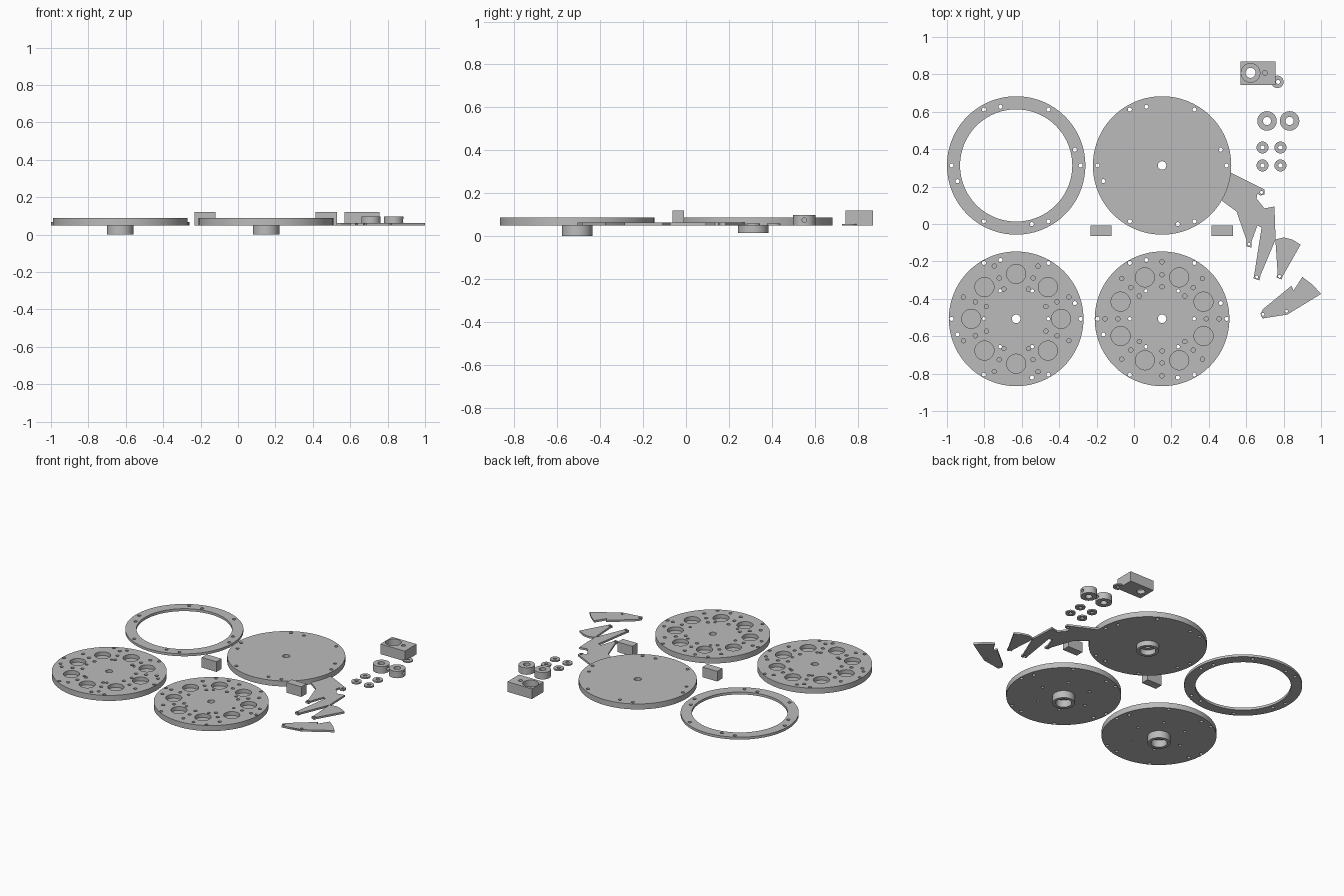
import bpy, bmesh
from math import cos, sin, pi, radians, hypot
from mathutils import Matrix

cube = bpy.data.objects.get("Cube")
if cube:
    bpy.data.objects.remove(cube, do_unlink=True)

scene = bpy.context.scene
grey = bpy.data.materials.new("plain grey")
grey.use_nodes = True
colour = (0.5, 0.5, 0.5, 1)
grey.diffuse_color = colour
grey.node_tree.nodes["Principled BSDF"].inputs["Base Color"].default_value = colour

BASE = 0.05      # underside of every plate
TOP = 0.088      # upper face of the thick plates


def evaluated_mesh(ob):
    bpy.context.view_layer.update()
    dg = bpy.context.evaluated_depsgraph_get()
    return bpy.data.meshes.new_from_object(ob.evaluated_get(dg))


def circle(x, y, r):
    n = 96 if r > 0.2 else 40 if r > 0.03 else 20
    return [(x + r * cos(2 * pi * i / n), y + r * sin(2 * pi * i / n)) for i in range(n)]


def rectangle(x0, x1, y0, y1):
    return [(x0, y0), (x1, y0), (x1, y1), (x0, y1)]


def slab(outlines, z0, z1):
    """Filled 2D profile (first outline, then its holes) raised from z0 to z1."""
    cu = bpy.data.curves.new("profile", "CURVE")
    cu.dimensions = "2D"
    cu.fill_mode = "BOTH"
    cu.extrude = (z1 - z0) / 2
    for pts in outlines:
        sp = cu.splines.new("POLY")
        sp.points.add(len(pts) - 1)
        for p, (x, y) in zip(sp.points, pts):
            p.co = (x, y, 0, 1)
        sp.use_cyclic_u = True
    ob = bpy.data.objects.new("profile", cu)
    scene.collection.objects.link(ob)
    me = evaluated_mesh(ob)
    bpy.data.objects.remove(ob, do_unlink=True)
    bm = bmesh.new()
    bm.from_mesh(me)
    bmesh.ops.remove_doubles(bm, verts=bm.verts, dist=1e-5)
    bmesh.ops.recalc_face_normals(bm, faces=bm.faces)
    bmesh.ops.translate(bm, verts=bm.verts, vec=(0, 0, (z0 + z1) / 2))
    bm.to_mesh(me)
    bm.free()
    return me


def finish(ob):
    ob.data.materials.clear()
    ob.data.materials.append(grey)
    for p in ob.data.polygons:
        p.material_index = 0
    bpy.ops.object.select_all(action="DESELECT")
    ob.select_set(True)
    bpy.context.view_layer.objects.active = ob
    bpy.ops.object.shade_smooth_by_angle(angle=radians(30))


def part(name, *layers):
    """One object from stacked slabs, each given as (outlines, z0, z1)."""
    bm = bmesh.new()
    for layer in layers:
        bm.from_mesh(slab(*layer))
    me = bpy.data.meshes.new(name)
    bm.to_mesh(me)
    bm.free()
    ob = bpy.data.objects.new(name, me)
    scene.collection.objects.link(ob)
    finish(ob)
    return ob


def polar(cx, cy, r, count, start=0):
    step = 2 * pi / count
    return [(cx + r * cos(radians(start) + i * step), cy + r * sin(radians(start) + i * step))
            for i in range(count)]


def holes(points, r):
    return [circle(x, y, r) for x, y in points]


def rim_holes(cx, cy):
    return holes(polar(cx, cy, 0.345, 6) + polar(cx, cy, 0.325, 4, 15), 0.011)


LEFT, RIGHT, BACK, FRONT = -0.63, 0.15, 0.313, -0.507
BORE, HUB, HUB_BORE = 0.023, 0.071, 0.05

# Open ring
part("open_ring", ([circle(LEFT, BACK, 0.37), circle(LEFT, BACK, 0.3)]
                   + rim_holes(LEFT, BACK), BASE, 0.067))

# Plain cover disc with a short hub underneath
part("cover_disc",
     ([circle(RIGHT, BACK, 0.37), circle(RIGHT, BACK, BORE)] + rim_holes(RIGHT, BACK), BASE, TOP),
     ([circle(RIGHT, BACK, HUB), circle(RIGHT, BACK, HUB_BORE)], 0.015, BASE))

# Two pocketed discs with round pockets and small blind holes
for name, cx, turn in (("left_pocket_disc", LEFT, 0), ("right_pocket_disc", RIGHT, 22.5)):
    inner = polar(cx, FRONT, 0.172, 6)
    through = [circle(cx, FRONT, BORE)] + rim_holes(cx, FRONT) + holes(inner, 0.0095)
    pins = [p for r in (0.172, 0.236, 0.305) for p in polar(cx, FRONT, r, 8, turn + 22.5)]
    pins = [p for p in pins if all(hypot(p[0] - q[0], p[1] - q[1]) > 0.01 for q in inner)]
    blind = holes(polar(cx, FRONT, 0.24, 8, turn), 0.051) + holes(pins, 0.0115)
    edge = [circle(cx, FRONT, 0.36)]
    part(name,
         (edge + through, BASE, 0.062),
         (edge + through + blind, 0.062, TOP),
         ([circle(cx, FRONT, HUB), circle(cx, FRONT, HUB_BORE)], 0, BASE))

# Small rectangular blocks
for name, x in (("left_block", 0.472), ("right_block", -0.176)):
    part(name, ([rectangle(x - 0.057, x + 0.057, -0.064, -0.009)], BASE, 0.12))

# Motor-style block with a stepped bore and a side lug
block = rectangle(0.57, 0.757, 0.742, 0.87)
part("bored_block",
     ([block, circle(0.623, 0.808, 0.027)], BASE, 0.075),
     ([block, circle(0.623, 0.808, 0.05), circle(0.7, 0.808, 0.013)], 0.075, 0.12))
part("block_lug", ([circle(0.767, 0.76, 0.033), circle(0.77, 0.76, 0.011)], BASE, 0.058))

# Collars with a sideways screw hole
for i, x in enumerate((0.711, 0.832)):
    collar = part(f"collar_{i + 1}", ([circle(x, 0.551, 0.052), circle(x, 0.551, 0.022)], BASE, 0.098))
    bm = bmesh.new()
    bmesh.ops.create_cone(bm, cap_ends=True, segments=20, radius1=0.011, radius2=0.011, depth=0.08,
                          matrix=Matrix.Translation((x + 0.045, 0.551, 0.075)) @ Matrix.Rotation(pi / 2, 4, "Y"))
    me = bpy.data.meshes.new("screw_cutter")
    bm.to_mesh(me)
    bm.free()
    cutter = bpy.data.objects.new("screw_cutter", me)
    cutter.hide_render = True
    scene.collection.objects.link(cutter)
    cut = collar.modifiers.new("screw hole", "BOOLEAN")
    cut.operation = "DIFFERENCE"
    cut.solver = "EXACT"
    cut.object = cutter
    new_mesh = evaluated_mesh(collar)
    collar.modifiers.clear()
    collar.data = new_mesh
    bpy.data.objects.remove(cutter, do_unlink=True)
    finish(collar)

# Washers
for i, x in enumerate((0.687, 0.783)):
    for j, y in enumerate((0.313, 0.409)):
        part(f"washer_{i * 2 + j + 1}", ([circle(x, y, 0.032), circle(x, y, 0.012)], BASE, 0.06))

# Thin fan-shaped blades with pierced tips
blades = {
    "blade_1": ([(.4, .18), (.516, .275), (.698, .184), (.698, .158), (.676, .152), (.66, .163),
                 (.655, .136), (.698, .083), (.682, -.019), (.66, -.008), (.628, -.094),
                 (.628, -.126), (.602, -.12), (.602, -.088), (.548, .067), (.468, .126)],
                [(.682, .169), (.615, -.108)]),
    "blade_2": ([(.698, .083), (.751, .094), (.757, -.083), (.676, -.275), (.671, -.302),
                 (.639, -.291), (.644, -.265), (.682, -.019)], [(.656, -.283)]),
    "blade_3": ([(.757, -.083), (.8, -.072), (.845, -.083), (.891, -.11), (.794, -.281),
                 (.789, -.297), (.762, -.286), (.768, -.265), (.757, -.1)], [(.778, -.28)]),
    "blade_4": ([(.9, -.283), (.955, -.325), (1, -.374), (.82, -.484), (.81, -.468), (.687, -.505),
                 (.676, -.48), (.69, -.455), (.842, -.33), (.853, -.356)],
                [(.69, -.483), (.815, -.467)]),
}
for name, (outline, tips) in blades.items():
    part(name, ([outline] + holes(tips, 0.008), BASE, 0.063))
